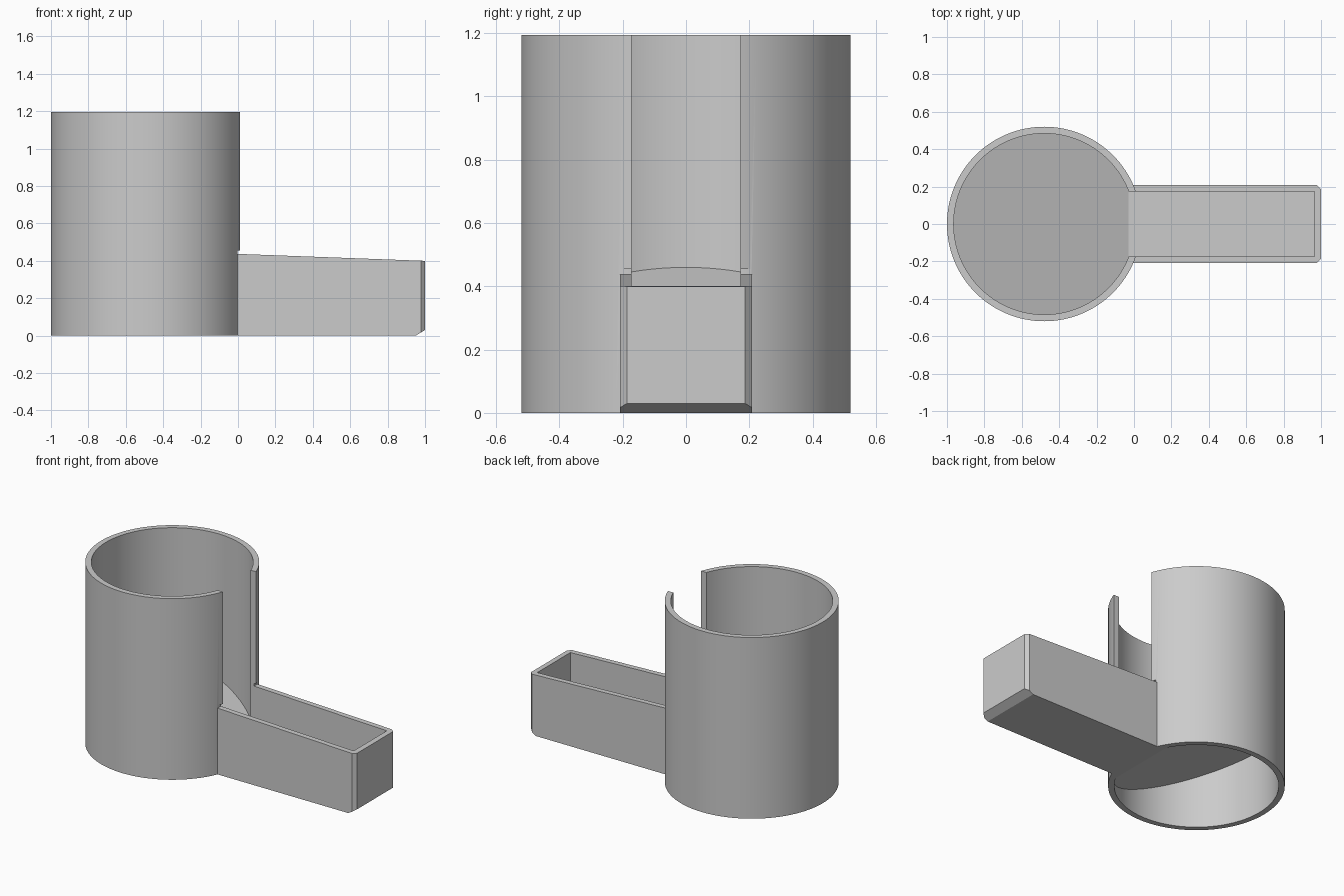
import bpy, bmesh, math
from mathutils import Vector

old = bpy.data.objects.get("Cube")
if old:
    bpy.data.objects.remove(old, do_unlink=True)

grey = bpy.data.materials.new("plain_grey")
grey.use_nodes = True
grey.diffuse_color = (0.6, 0.6, 0.6, 1)
grey.node_tree.nodes["Principled BSDF"].inputs["Base Color"].default_value = (0.6, 0.6, 0.6, 1)

CUP_X, CUP_R, WALL, HEIGHT = -0.48, 0.52, 0.036, 1.195
HALF_W, INNER_W = 0.208, 0.173
FLOOR = 0.035


def prism(name, points, axis, low, high):
    """Extrude a 2D outline along y (xz outline) or z (xy outline)."""
    bm = bmesh.new()
    place = (lambda a, b, t: (a, t, b)) if axis == "y" else (lambda a, b, t: (a, b, t))
    face = bm.faces.new([bm.verts.new(place(a, b, low)) for a, b in points])
    out = bmesh.ops.extrude_face_region(bm, geom=[face])
    moved = [v for v in out["geom"] if isinstance(v, bmesh.types.BMVert)]
    bmesh.ops.translate(bm, verts=moved, vec=Vector(place(0, 0, high - low)))
    bmesh.ops.recalc_face_normals(bm, faces=bm.faces)
    mesh = bpy.data.meshes.new(name)
    bm.to_mesh(mesh)
    bm.free()
    mesh.materials.append(grey)
    obj = bpy.data.objects.new(name, mesh)
    bpy.context.collection.objects.link(obj)
    return obj


def block(name, x0, x1, half_y, z0, z1):
    return prism(name, [(x0, z0), (x1, z0), (x1, z1), (x0, z1)], "y", -half_y, half_y)


def disc(name, radius, low, high, sides=128):
    angles = [2 * math.pi * i / sides for i in range(sides)]
    ring = [(CUP_X + radius * math.cos(a), radius * math.sin(a)) for a in angles]
    return prism(name, ring, "z", low, high)


def combine(obj, cutter, operation="DIFFERENCE"):
    """Apply a boolean and discard its helper."""
    cutter.hide_render = True
    mod = obj.modifiers.new("cut", "BOOLEAN")
    mod.operation, mod.solver, mod.object = operation, "EXACT", cutter
    bpy.ops.object.select_all(action="DESELECT")
    bpy.context.view_layer.objects.active = obj
    obj.select_set(True)
    bpy.ops.object.modifier_apply(modifier=mod.name)
    bpy.data.objects.remove(cutter, do_unlink=True)


# Open tube with a tall slot above the trough and a small notch at its rim
cup = disc("cup_wall", CUP_R, 0, HEIGHT)
combine(cup, disc("bore", CUP_R - WALL, -0.1, HEIGHT + 0.1))
combine(cup, block("slot", -0.2, 0.2, INNER_W, FLOOR, HEIGHT + 0.1))
combine(cup, block("notch", -0.003, 0.2, HALF_W + 0.005, 0.437, 0.455))
bpy.ops.object.shade_smooth_by_angle(angle=math.radians(30))

# Sloping floor inside the tube, running down to the trough
ramp = prism("sloping_floor",
             [(-1.05, 0.499), (-0.03, FLOOR), (-0.03, 0), (-0.055, 0), (-1.05, 0.457)],
             "y", -0.6, 0.6)
combine(ramp, disc("ramp_outline", CUP_R - WALL + 0.004, -0.2, 0.8), "INTERSECT")

# Trough with a falling rim and chamfered far end
trough = prism("trough",
               [(-0.03, 0), (0.95, 0), (1, 0.03), (1, 0.4), (0, 0.437), (-0.03, 0.438)],
               "y", -HALF_W, HALF_W)
plan = [(-0.1, -0.3), (0.883, -0.3), (1.1, -0.09), (1.1, 0.09), (0.883, 0.3), (-0.1, 0.3)]
combine(trough, prism("end_chamfers", plan, "z", -0.1, 0.6), "INTERSECT")
combine(trough, block("hollow", -0.2, 0.965, INNER_W, FLOOR, 0.6))
